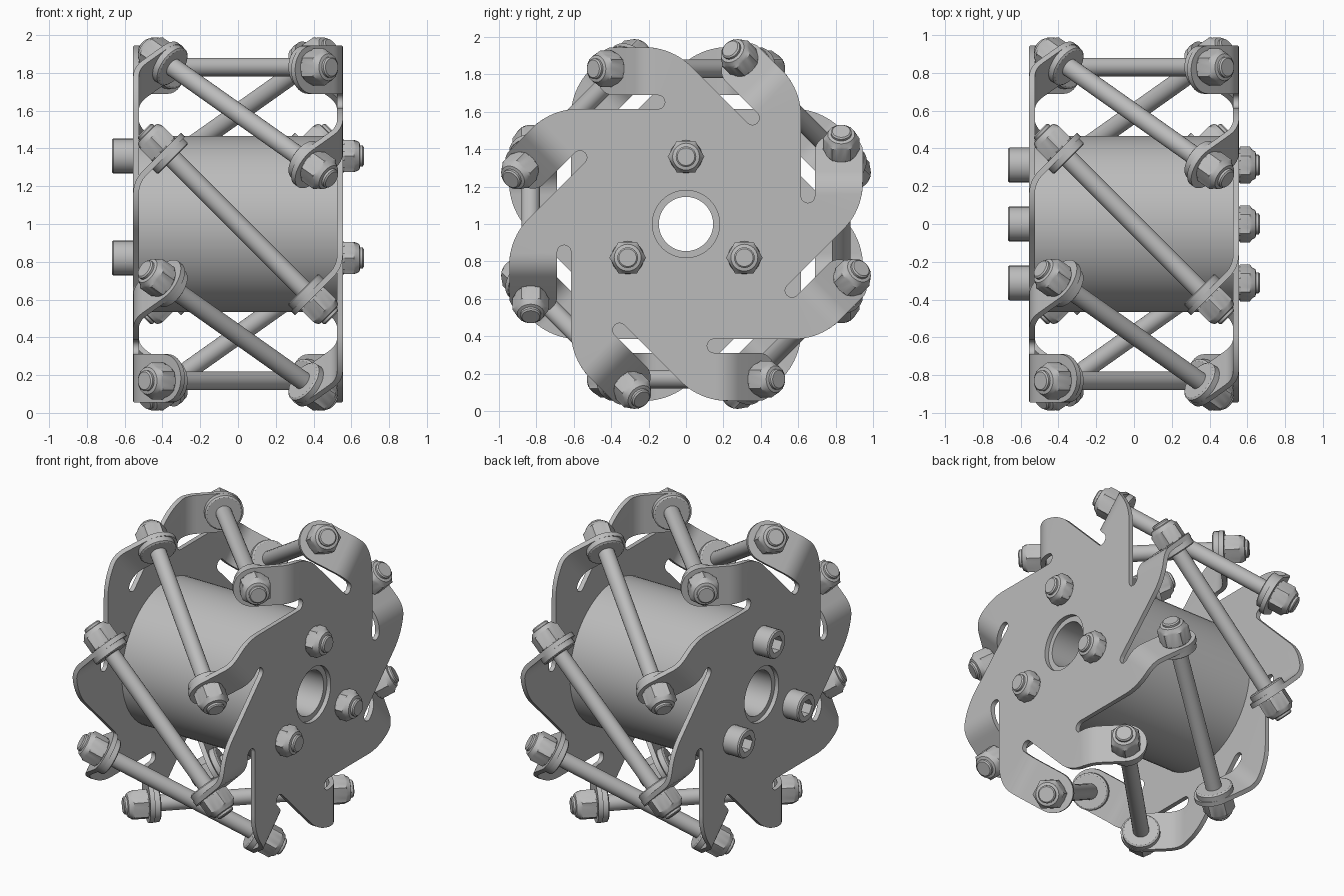
import bpy, bmesh
from math import pi, sin, cos, sqrt, asin, tan, radians
from mathutils import Matrix, Vector

cube = bpy.data.objects.get("Cube")
if cube:
    bpy.data.objects.remove(cube, do_unlink=True)

steel = bpy.data.materials.new("grey steel")
steel.use_nodes = True
grey = (0.5, 0.5, 0.5, 1)
steel.diffuse_color = grey
steel.node_tree.nodes["Principled BSDF"].inputs["Base Color"].default_value = grey

LIFT = Matrix.Translation((0, 0, 1))
ARMS = 8


def spin(k, n=ARMS):
    return Matrix.Rotation(2 * pi * k / n, 4, 'X')


def finish(name, bm, matrix, thickness=0):
    """Turn a bmesh into a shaded object, optionally thickened inward."""
    bm.transform(LIFT @ matrix)
    mesh = bpy.data.meshes.new(name)
    bm.to_mesh(mesh)
    bm.free()
    mesh.materials.append(steel)
    ob = bpy.data.objects.new(name, mesh)
    bpy.context.collection.objects.link(ob)
    bpy.ops.object.select_all(action='DESELECT')
    ob.select_set(True)
    bpy.context.view_layer.objects.active = ob
    if thickness:
        mod = ob.modifiers.new("thickness", 'SOLIDIFY')
        mod.thickness = thickness
        mod.offset = -1
        bpy.ops.object.modifier_apply(modifier=mod.name)
    bpy.ops.object.shade_smooth_by_angle(angle=radians(30))


def lathe(name, profile, matrix, segs=24, closed=False):
    """Rings of (height, radius[, 'hex']) around local z."""
    bm = bmesh.new()
    rings = []
    for h, r, *kind in profile:
        ring = []
        for i in range(segs):
            a = 2 * pi * i / segs
            rr = r
            if kind:  # r is the corner radius of a hexagon
                rr = r * cos(pi / 6) / cos(a % (pi / 3) - pi / 6)
            ring.append(bm.verts.new((rr * cos(a), rr * sin(a), h)))
        rings.append(ring)
    pairs = list(zip(rings, rings[1:]))
    if closed:
        pairs.append((rings[-1], rings[0]))
    else:
        bm.faces.new(rings[0])
        bm.faces.new(rings[-1])
    for a, b in pairs:
        for i in range(segs):
            j = (i + 1) % segs
            bm.faces.new((a[i], a[j], b[j], b[i]))
    bmesh.ops.recalc_face_normals(bm, faces=bm.faces)
    finish(name, bm, matrix)


def frame(origin, axis, side):
    """Matrix placing local z on axis and local x on side."""
    d, e = Vector(axis).normalized(), Vector(side).normalized()
    m = Matrix((e, d.cross(e), d)).transposed().to_4x4()
    m.translation = origin
    return m


# Side plates: arms separated by slots, with tabs folded inward at 45 degrees
FACE_X, BORE = 0.555, 0.18
OUTER, INNER = -0.945, -0.689        # tab edges
SLOT_Y, SLOT_Z, SLOT_R = -0.652, -0.15, 0.037
FOLD, FOLD_R = 0.16, 0.17            # where the fold begins, and its radius
FOLD_LEN = FOLD_R * pi / 4
TAB_C = 0.4525                       # flat distance to the tab's round end
FILLET = 0.35
FIL_Y, FIL_Z = OUTER + FILLET, -0.075 - FILLET * tan(pi / 8)


def fold(y, v):
    """Flat arm coordinates to folded position."""
    t = v - FOLD
    if t <= 0:
        return Vector((FACE_X, y, -v))
    a = min(t, FOLD_LEN) / FOLD_R
    q = max(0, t - FOLD_LEN) * sqrt(0.5)
    return Vector((FACE_X - FOLD_R * (1 - cos(a)) - q, y,
                   -FOLD - FOLD_R * sin(a) - q))


def outer_edge(v):
    dz = -v - FIL_Z
    return FIL_Y - sqrt(FILLET ** 2 - dz * dz) if dz > 0 else OUTER


def slot_arc(a0, a1):
    return [Vector((FACE_X, SLOT_Y + SLOT_R * cos(a), SLOT_Z + SLOT_R * sin(a)))
            for a in (a0 + (a1 - a0) * i / 5 for i in range(6))]


def side_plate(name, matrix):
    bm = bmesh.new()

    def face(points, k):
        bm.faces.new([bm.verts.new(spin(k) @ p) for p in points])

    # flat root of one arm
    root = [spin(-1) @ p for p in slot_arc(pi / 2, 0)]
    end = pi - asin((-FOLD - FIL_Z) / FILLET)
    for i in range(9):
        a = 0.75 * pi + (end - 0.75 * pi) * i / 8
        root.append(Vector((FACE_X, FIL_Y + FILLET * cos(a), FIL_Z + FILLET * sin(a))))
    root.append(fold(INNER, FOLD))
    slot = slot_arc(pi, pi / 2)
    root += slot
    rim = Vector((0, slot[-1].y, slot[-1].z)).normalized() * BORE
    rim.x = FACE_X
    root += [spin(-i / 6) @ rim for i in range(7)]

    # rounded tab beyond the fold
    half, mid = (INNER - OUTER) / 2, (INNER + OUTER) / 2
    rows = [FOLD + FOLD_LEN * i / 6 for i in range(7)]
    tab = [fold(OUTER, rows[-1])]
    for i in range(17):
        a = pi * i / 16
        tab.append(fold(mid - half * cos(a), TAB_C + half * sin(a)))
    tab.append(fold(INNER, rows[-1]))

    for k in range(ARMS):
        face(root, k)
        for v, w in zip(rows, rows[1:]):
            face([fold(outer_edge(v), v), fold(outer_edge(w), w),
                  fold(INNER, w), fold(INNER, v)], k)
        face(tab, k)
    bmesh.ops.remove_doubles(bm, verts=bm.verts, dist=0.0005)
    finish(name, bm, matrix, 0.03)


side_plate("nut_side_plate", Matrix())
side_plate("head_side_plate", Matrix.Rotation(pi, 4, 'Y'))

# Hollow drum between the plates
lathe("hub_drum", [(-0.527, 0.467), (0.527, 0.467), (0.527, 0.145), (-0.527, 0.145)],
      frame((0, 0, 0), (1, 0, 0), (0, 1, 0)), 64, True)


# Lock nut with a rounded collar and the bolt tip showing
def lock_nut(name, matrix, height):
    lathe(name, [(0, 0.088), (0.008, 0.098, 'hex'), (height - 0.012, 0.098, 'hex'),
                 (height, 0.082), (height + 0.018, 0.072), (height + 0.022, 0.055),
                 (height + 0.035, 0.055), (height + 0.042, 0.047)], matrix)


# Three hub bolts
for k in range(3):
    turn = spin(k, 3)
    lock_nut("hub_nut", frame(turn @ Vector((FACE_X, 0, 0.36)), (1, 0, 0), (0, 1, 0)), 0.07)
    lathe("hub_bolt_head", [(0, 0.092), (0.105, 0.092), (0.113, 0.085),
                            (0.113, 0.056, 'hex'), (0.05, 0.056, 'hex')],
          frame(turn @ Vector((-FACE_X, 0, 0.36)), (-1, 0, 0), (0, 1, 0)))

# Slanted axles with a washer and lock nut at each end
for k in range(ARMS):
    turn = spin(k)
    centre = Vector((0, -0.83, 0))
    axle = turn @ frame(centre, (1, 0, -1), (0, -1, 0))
    lathe("slanted_axle", [(-0.6, 0.05), (0.6, 0.05)], axle)
    for s in (1, -1):
        end = turn @ frame(centre, (s, 0, -s), (0, -1, 0))
        lathe("axle_washer", [(0.485, 0.105), (0.492, 0.115), (0.526, 0.115)], end)
        lock_nut("axle_nut", end @ Matrix.Translation((0, 0, 0.555)), 0.105)
